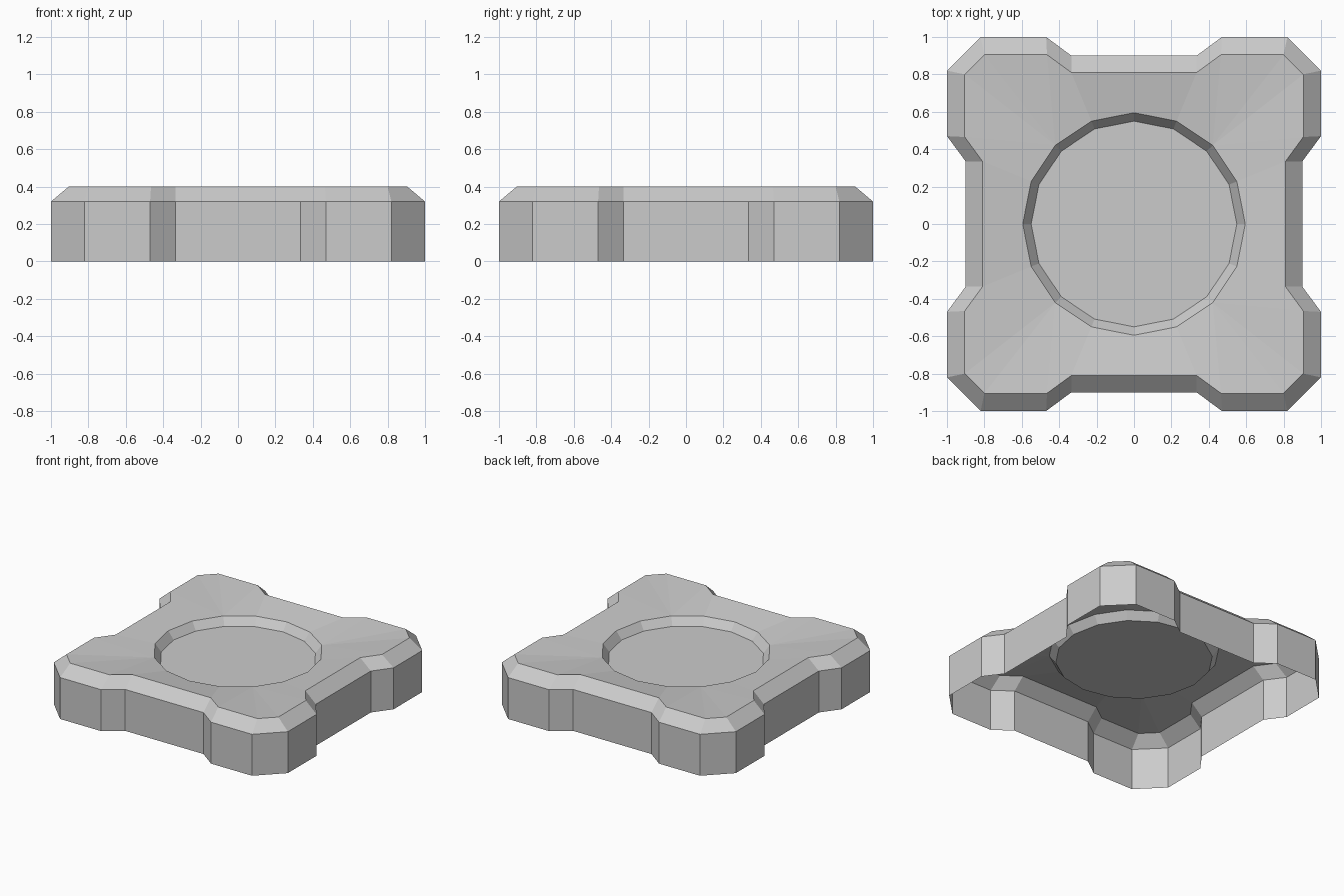
import bpy, bmesh, math

if "Cube" in bpy.data.objects:
    bpy.data.objects.remove(bpy.data.objects["Cube"])

# Quarter outlines, counter-clockwise (6 points, repeated by 90 degree turns)
OUTER = [(0.9, 0.335), (1, 0.47), (1, 0.82), (0.82, 1), (0.47, 1), (0.335, 0.9)]
INNER = [(0.81, 0.335), (0.905, 0.465), (0.905, 0.8), (0.8, 0.905), (0.465, 0.905), (0.335, 0.81)]

bm = bmesh.new()


def outline(quarter, z):
    pts = []
    for k in range(4):
        c, s = [(1, 0), (0, 1), (-1, 0), (0, -1)][k]
        pts += [bm.verts.new((x * c - y * s, x * s + y * c, z)) for x, y in quarter]
    return pts


def circle(r, z, n=16):
    return [bm.verts.new((r * math.cos(2 * math.pi * i / n), r * math.sin(2 * math.pi * i / n), z))
            for i in range(n)]


def bridge(a, b):
    n = len(a)
    for i in range(n):
        j = (i + 1) % n
        bm.faces.new((a[i], a[j], b[j], b[i]))


# Walls and chamfer (underside stays open)
foot, shoulder, top = outline(OUTER, 0), outline(OUTER, 0.32), outline(INNER, 0.4)
bridge(foot, shoulder)
bridge(shoulder, top)

# Round recess with its floor
rim, floor = circle(0.595, 0.36), circle(0.55, 0.30)
bridge(rim, floor)
bm.faces.new(floor)

# Gently dished top surface between outline and recess rim
for k in range(4):
    t = [top[(6 * k + i) % 24] for i in range(-1, 6)]     # t[0] is the last point before this quarter
    r = [rim[(4 * k + i) % 16] for i in range(-1, 4)]
    bm.faces.new((t[0], t[1], r[2]  , r[1], r[0]))         # side panel
    bm.faces.new((t[1], t[2], r[3], r[2]))                 # facets flanking the corner
    bm.faces.new((t[5], t[6], r[4], r[3]))
    for i in range(2, 5):                                  # corner fan
        bm.faces.new((t[i], t[i + 1], r[3]))

bmesh.ops.recalc_face_normals(bm, faces=bm.faces)
mesh = bpy.data.meshes.new("base_tile")
bm.to_mesh(mesh)
bm.free()
bpy.context.collection.objects.link(bpy.data.objects.new("base_tile", mesh))
